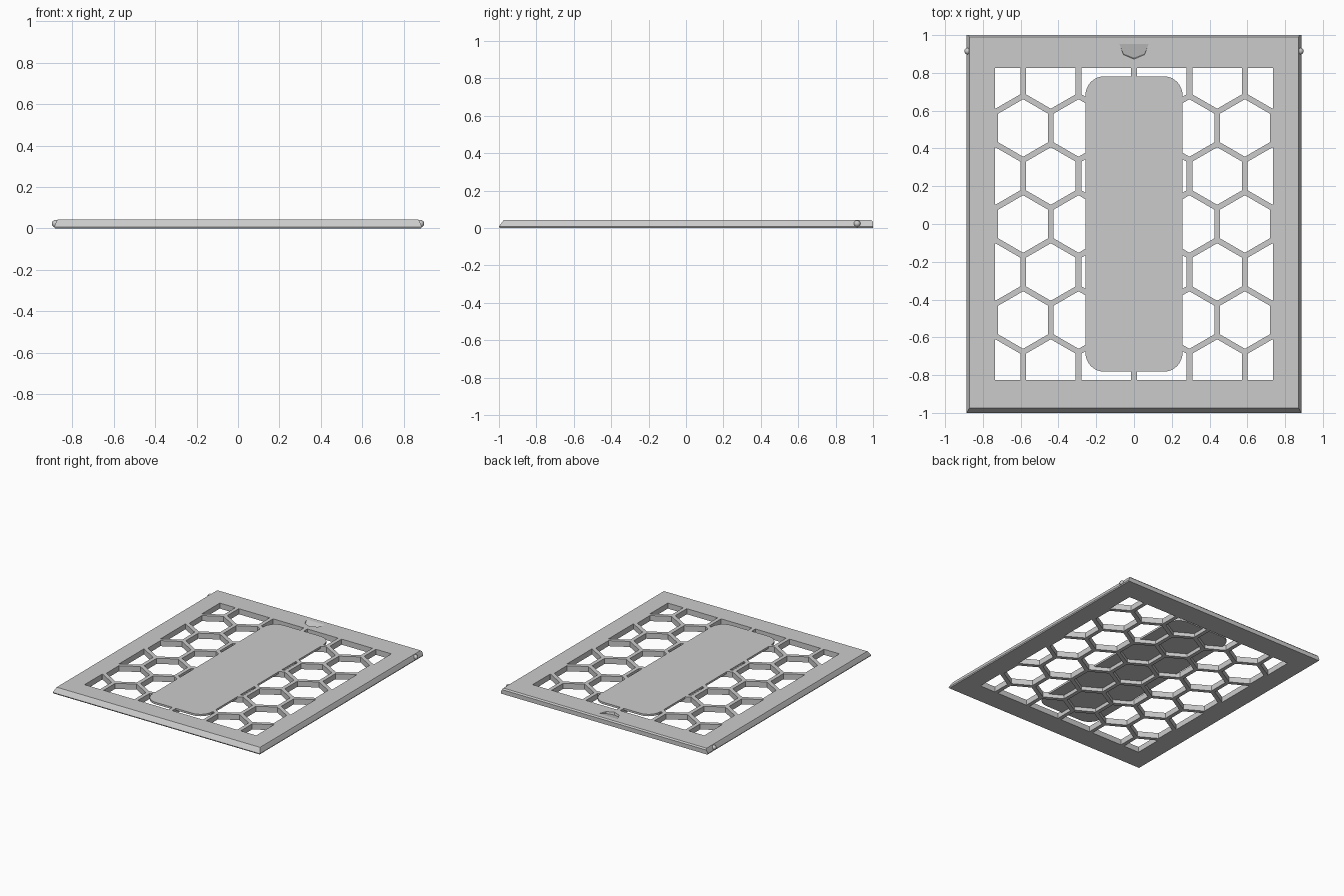
import bpy, bmesh, math
from mathutils import Matrix, Vector

if "Cube" in bpy.data.objects:
    bpy.data.objects.remove(bpy.data.objects["Cube"])

TOP = 0.043              # height of the panel
OPEN_X, OPEN_Y = 0.735, 0.827
PITCH, WALL = 0.2935, 0.03
ROW = PITCH * math.sqrt(3) / 2

gray = bpy.data.materials.new("light_gray")
gray.use_nodes = True
gray.diffuse_color = (0.6, 0.6, 0.6, 1)
gray.node_tree.nodes["Principled BSDF"].inputs["Base Color"].default_value = (0.6, 0.6, 0.6, 1)


def finish(bm, name):
    bmesh.ops.recalc_face_normals(bm, faces=bm.faces)
    mesh = bpy.data.meshes.new(name)
    bm.to_mesh(mesh)
    bm.free()
    mesh.materials.append(gray)
    ob = bpy.data.objects.new(name, mesh)
    bpy.context.collection.objects.link(ob)
    return ob


def loft(bm, rings):
    """Closed solid through rings of equal point count."""
    loops = [[bm.verts.new(p) for p in r] for r in rings]
    n = len(loops[0])
    for a, b in zip(loops, loops[1:]):
        for i in range(n):
            j = (i + 1) % n
            bm.faces.new((a[i], a[j], b[j], b[i]))
    bm.faces.new(loops[0][::-1])
    bm.faces.new(loops[-1])


def subtract(target, cutter):
    mod = target.modifiers.new("cut", "BOOLEAN")
    mod.operation, mod.solver, mod.object = "DIFFERENCE", "EXACT", cutter
    bpy.context.view_layer.update()
    evaluated = target.evaluated_get(bpy.context.evaluated_depsgraph_get())
    mesh = bpy.data.meshes.new_from_object(evaluated)
    target.modifiers.clear()
    target.data = mesh
    bpy.data.objects.remove(cutter)


# Panel body: sloped front and sides, nearly upright back
def panel_ring(z, side, front, back):
    x, y0, y1 = 0.887 - side, -1 + front, 1 - back
    return [(-x, y0, z), (x, y0, z), (x, y1, z), (-x, y1, z)]


bm = bmesh.new()
loft(bm, [panel_ring(0, 0.004, 0.004, 0),
          panel_ring(0.008, 0, 0, 0),
          panel_ring(0.033, 0.011, 0.018, 0),
          panel_ring(TOP, 0.016, 0.026, 0.009)])
panel = finish(bm, "honeycomb_panel")

# Honeycomb cells, clipped to the rectangular opening
cells = bmesh.new()
radius = (PITCH - WALL) / math.sqrt(3)
for row in range(-4, 5):
    for col in range(-4, 5):
        cx = (col + 0.5 * (row % 2)) * PITCH
        cy = row * ROW
        if abs(cx) > OPEN_X + PITCH / 2 - WALL or abs(cy) > OPEN_Y + radius - 0.01:
            continue
        bm = bmesh.new()
        ring = [(cx + radius * math.sin(k * math.pi / 3),
                 cy + radius * math.cos(k * math.pi / 3)) for k in range(6)]
        loft(bm, [[(x, y, z) for x, y in ring] for z in (-0.05, 0.1)])
        for axis, limit in (((1, 0, 0), OPEN_X), ((0, 1, 0), OPEN_Y)):
            for s in (-1, 1):
                no = Vector(axis) * s
                bmesh.ops.bisect_plane(bm, geom=bm.verts[:] + bm.edges[:] + bm.faces[:],
                                       plane_co=no * limit, plane_no=no, clear_outer=True)
                rim = [e for e in bm.edges if e.is_boundary]
                if rim:
                    bmesh.ops.holes_fill(bm, edges=rim)
        piece = bpy.data.meshes.new("cell")
        bmesh.ops.recalc_face_normals(bm, faces=bm.faces)
        bm.to_mesh(piece)
        bm.free()
        cells.from_mesh(piece)
        bpy.data.meshes.remove(piece)
cell_cutter = finish(cells, "cell_cutter")

# Rounded centre plate keeps a thin skin over the cells below it
bm = bmesh.new()
half_x, half_y, corner = 0.257, 0.782, 0.1
outline = []
for q, (sx, sy) in enumerate(((1, 1), (-1, 1), (-1, -1), (1, -1))):
    for k in range(9):
        a = (q + k / 8) * math.pi / 2
        outline.append((sx * (half_x - corner) + corner * math.cos(a),
                        sy * (half_y - corner) + corner * math.sin(a)))
loft(bm, [[(x, y, z) for x, y in outline] for z in (0.028, 0.2)])
subtract(cell_cutter, finish(bm, "plate_keeper"))
subtract(panel, cell_cutter)

# Sloped finger notch near the back edge
bm = bmesh.new()
ring = [(0.078 * math.cos(k * math.pi / 4), 0.078 * math.sin(k * math.pi / 4)) for k in range(8)]
loft(bm, [[(x, y, z) for x, y in ring] for z in (0, 0.1)])
bm.transform(Matrix.Translation((0, 0.953, TOP)) @ Matrix.Rotation(0.25, 4, "X"))
subtract(panel, finish(bm, "notch_cutter"))

# Snap bumps on both sides
for side, s in (("left", 1), ("right", -1)):
    bm = bmesh.new()
    bmesh.ops.create_uvsphere(bm, u_segments=20, v_segments=12, radius=0.018,
                              matrix=Matrix.Translation((s * 0.88, 0.915, 0.023)))
    for f in bm.faces:
        f.smooth = True
    finish(bm, side + "_snap_bump")
